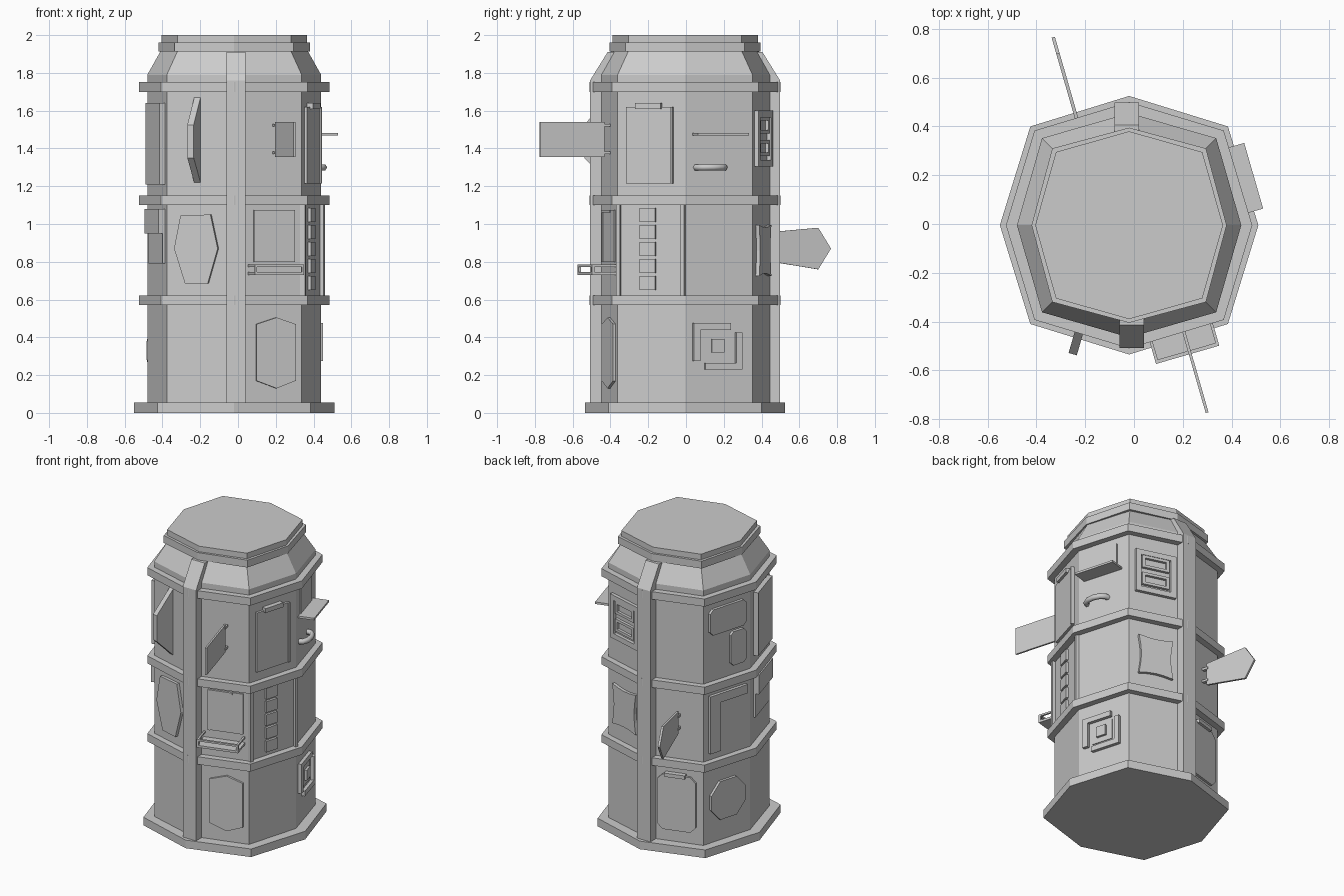
import bpy, bmesh, math
from mathutils import Vector, Matrix

if "Cube" in bpy.data.objects:
    bpy.data.objects.remove(bpy.data.objects["Cube"])

CX, CY = -0.02, -0.005


def make(name, verts, faces):
    me = bpy.data.meshes.new(name)
    me.from_pydata([tuple(v) for v in verts], [], faces)
    bm = bmesh.new()
    bm.from_mesh(me)
    bmesh.ops.recalc_face_normals(bm, faces=bm.faces)
    bm.to_mesh(me)
    bm.free()
    ob = bpy.data.objects.new(name, me)
    bpy.context.collection.objects.link(ob)
    return ob


def ring(a, d):
    # eight corners: a on the axes, d on the diagonals, starting at the front
    return [(CX, CY - a), (CX + d, CY - d), (CX + a, CY), (CX + d, CY + d),
            (CX, CY + a), (CX - d, CY + d), (CX - a, CY), (CX - d, CY - d)]


def stack(name, levels):
    verts, faces = [], []
    for a, d, z in levels:
        verts += [(x, y, z) for x, y in ring(a, d)]
    for k in range(len(levels) - 1):
        for i in range(8):
            j = (i + 1) % 8
            faces.append((k * 8 + i, k * 8 + j, k * 8 + 8 + j, k * 8 + 8 + i))
    n = len(verts)
    faces += [tuple(range(7, -1, -1)), tuple(range(n - 8, n))]
    return make(name, verts, faces)


def prism(name, prof, t0, t1, to_world):
    n = len(prof)
    verts = [to_world(p, q, t) for t in (t0, t1) for p, q in prof]
    faces = [tuple(range(n)), tuple(range(n, 2 * n))]
    faces += [(i, (i + 1) % n, n + (i + 1) % n, n + i) for i in range(n)]
    return make(name, verts, faces)


WALL = ring(0.46, 0.357)
FR, RF, RB, BR, BL, LB, LF, FL = range(8)


def frame(f):
    a, b = Vector(WALL[f]), Vector(WALL[(f + 1) % 8])
    u = (b - a).normalized()
    return (a + b) / 2, u, Vector((u.y, -u.x))


def wall_point(f, u, z, d):
    c, du, dn = frame(f)
    p = c + du * u + dn * d
    return (p.x, p.y, z)


def plate(name, f, prof, d, d0=-0.01):
    # flat panel lying on wall f, profile in (u, z)
    return prism(name, prof, d0, d, lambda p, q, t: wall_point(f, p, q, t))


def fin(name, f, prof, u0, u1):
    # panel standing out from wall f, profile in (depth, z)
    return prism(name, prof, u0, u1, lambda p, q, t: wall_point(f, t, q, p))


def rect(u0, u1, z0, z1):
    return [(u0, z0), (u1, z0), (u1, z1), (u0, z1)]


def cut(u0, u1, z0, z1, c, e=None):
    e = e or c
    return [(u0 + c, z0), (u1 - c, z0), (u1, z0 + e), (u1, z1 - e),
            (u1 - c, z1), (u0 + c, z1), (u0, z1 - e), (u0, z0 + e)]


def rim(name, f, u0, u1, z0, z1, w, d):
    for r in (rect(u0, u1, z0, z0 + w), rect(u0, u1, z1 - w, z1),
              rect(u0, u0 + w, z0 + w, z1 - w), rect(u1 - w, u1, z0 + w, z1 - w)):
        plate(name, f, r, d)


# Tower body with tapered roof, base, bands and cap
stack("tower_body", [(.46, .357, .0), (.46, .357, 1.79), (.39, .30, 1.915), (.385, .295, 1.93)])
stack("base_plinth", [(.53, .405, 0), (.53, .405, .055)])
for z in (.57, 1.10, 1.70):
    stack("wall_band", [(.505, .388, z), (.505, .388, z + .052)])
stack("roof_band", [(.40, .315, 1.912), (.40, .315, 1.962)])
stack("roof_cap", [(.385, .30, 1.96), (.385, .30, 2.0)])

# Front and back ribs that bend over the roof
RIB = [(.42, 0), (.503, 0), (.503, 1.76), (.41, 1.91), (.36, 1.91), (.42, 1.75)]
prism("front_rib", RIB, -.06, .04, lambda p, q, t: (t, -p - .005, q))
prism("back_rib", RIB, -.08, .02, lambda p, q, t: (t, p - .005, q))

# Front-left wall: faceted window and open wedge shutter
plate("faceted_window", FL, [(-.14, .87), (-.105, 1.045), (.06, 1.05), (.1, .87),
                             (.045, .685), (-.08, .685)], .02)
fin("wedge_shutter", FL, [(-.01, 1.21), (.13, 1.35), (.13, 1.525), (-.01, 1.68)], -.035, 0)

# Front-right wall: door, window with tray, open shutter
plate("front_door", FR, [(-.066, .17), (.044, .13), (.149, .17), (.149, .47),
                         (.044, .505), (-.066, .47)], .015)
plate("tray_window", FR, rect(-.08, .148, .80, 1.075), .008)
plate("tray_window_top", FR, rect(-.08, .08, 1.06, 1.075), .015)
plate("tray_window_side", FR, rect(-.08, -.065, .80, 1.07), .015)
plate("tray_floor", FR, rect(-.11, .16, .73, .745), .135)
plate("tray_rail", FR, rect(-.11, .16, .773, .785), .135, .12)
for u in (-.11, .148):
    plate("tray_post", FR, rect(u, u + .012, .74, .775), .135, .12)
    plate("tray_arm", FR, rect(u, u + .012, .773, .785), .125)
fin("open_shutter", FR, rect(.03, .385, 1.355, 1.54), .03, .042)
for z in (1.37, 1.515):
    fin("shutter_hinge", FR, rect(-.01, .04, z, z + .015), .025, .047)

# Right-front wall: hatch, plain vertical sign, edge trims
plate("hatch", RF, rect(-.135, .12, 1.215, 1.62), .015)
plate("hatch_edge", RF, rect(.11, .122, 1.215, 1.62), .024)
plate("hatch_hinge", RF, rect(-.08, .06, 1.61, 1.64), .032)
for k in range(5):
    z = .65 + k * .09
    plate("plain_sign_tile", RF, rect(-.06, .025, z, z + .075), .016)
for u in (-.19, .165):
    plate("edge_trim", RF, rect(u, u + .022, .62, 1.105), .02)

# Right-back wall: window with awning, grab handle, nested square relief
plate("awning_window", RB, rect(-.11, .10, 1.48, 1.66), .006)
plate("awning", RB, rect(-.145, .135, 1.469, 1.483), .105)
cu = bpy.data.curves.new("grab_handle", 'CURVE')
cu.dimensions = '3D'
cu.bevel_depth = .018
cu.bevel_resolution = 1
cu.use_fill_caps = True
sp = cu.splines.new('POLY')
path = [(-.125, -.01), (-.12, .02), (-.09, .042), (-.045, .05), (0, .042), (.025, .02), (.03, -.01)]
sp.points.add(len(path) - 1)
for pt, (u, d) in zip(sp.points, path):
    pt.co = (*wall_point(RB, u, 1.30, d), 1)
bpy.context.collection.objects.link(bpy.data.objects.new("grab_handle", cu))
plate("relief_upper", RB, [(-.144, .275), (-.108, .275), (-.108, .44), (.062, .44),
                           (.062, .475), (-.144, .475)], .022)
plate("relief_lower", RB, [(.125, .425), (.09, .425), (.09, .265), (-.08, .265),
                           (-.08, .23), (.125, .23)], .022)
plate("relief_panel", RB, rect(-.08, .065, .285, .42), .006)
plate("relief_core", RB, rect(-.043, .025, .32, .39), .022)

# Back-right wall: double window and pinched panel
rim("double_window_frame", BR, -.145, .125, 1.305, 1.60, .035, .022)
for z in (1.36, 1.48):
    rim("double_window_pane", BR, -.10, .08, z, z + .085, .018, .018)
pinch = []
for i in range(4):
    c0, s0 = [(-.125, .725), (.105, .725), (.105, .995), (-.125, .995)][i]
    c1, s1 = [(-.125, .725), (.105, .725), (.105, .995), (-.125, .995)][(i + 1) % 4]
    mid = Vector((-.01, .86))
    for t in (0, .25, .5, .75):
        p = Vector((c0 + (c1 - c0) * t, s0 + (s1 - s0) * t))
        k = .14 * 4 * t * (1 - t) if i % 2 else .10 * 4 * t * (1 - t)
        pinch.append(tuple(p + (mid - p) * k))
plate("pinched_panel", BR, pinch, .02)

# Back-left wall: pointed open shutter and rounded door
fin("pointed_shutter", BL, [(.03, .805), (.315, .76), (.385, .87), (.315, .98), (.03, .955)], .02, .034)
for z in (.83, .915):
    fin("pointed_shutter_hinge", BL, rect(-.01, .04, z, z + .015), .016, .038)
plate("rounded_door", BL, cut(-.11, .14, .135, .51, .035), .015)
plate("rounded_door_hinge", BL, rect(-.06, .075, .50, .525), .032)

# Left-back wall: two rounded panels, angled panel, eight-sided window
plate("wide_panel", LB, cut(-.145, .145, 1.47, 1.645, .025), .018)
plate("narrow_panel", LB, cut(.02, .14, 1.22, 1.45, .02), .018)
plate("angled_panel_back", LB, rect(-.145, .15, .67, 1.06), .006)
plate("angled_panel", LB, [(-.145, .67), (-.06, .67), (-.06, 1.0), (.15, 1.0),
                           (.15, 1.06), (-.145, 1.06)], .02)
plate("eight_sided_window", LB, cut(-.135, .135, .20, .46, .07, .08), .018)

# Left-front wall: tall panel, window with overhanging box
plate("tall_panel", LF, rect(-.12, .15, 1.21, 1.64), .03)
plate("box_window", LF, rect(-.12, .15, .79, 1.08), .012)
plate("box_hood", LF, rect(-.12, .15, .95, 1.08), .035)
